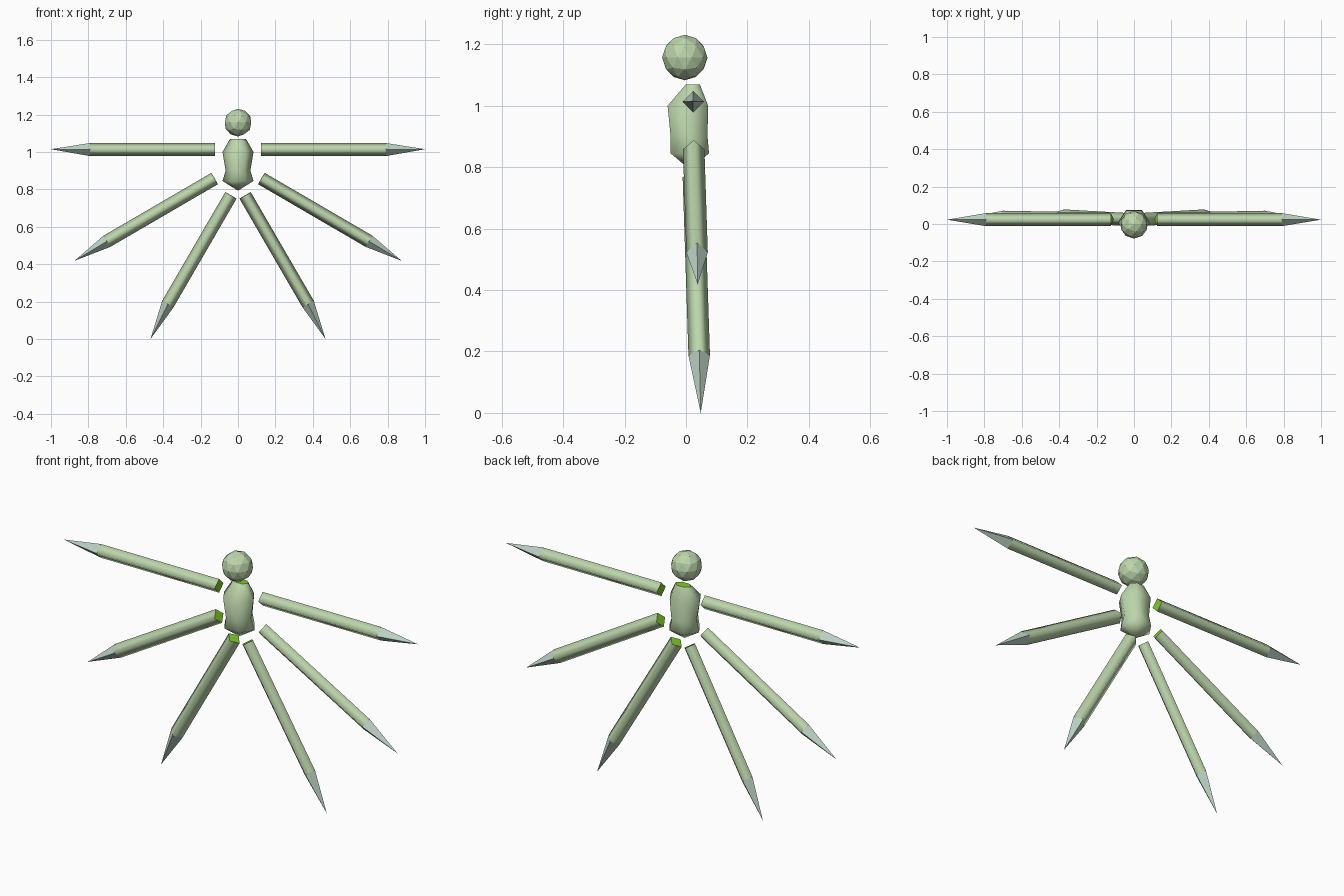
import bpy
import bmesh
from math import cos, sin, pi
from mathutils import Vector

cube = bpy.data.objects.get("Cube")
if cube:
    bpy.data.objects.remove(cube, do_unlink=True)


def material(name, rgb):
    m = bpy.data.materials.new(name)
    m.use_nodes = True
    m.diffuse_color = (*rgb, 1)
    m.node_tree.nodes["Principled BSDF"].inputs["Base Color"].default_value = (*rgb, 1)
    return m


GREEN = material("pale green", (0.51, 0.67, 0.41))
TEAL = material("pale grey teal", (0.50, 0.64, 0.55))
LIME = material("bright lime", (0.22, 0.60, 0.02))


def finish(bm, name, mats):
    bmesh.ops.recalc_face_normals(bm, faces=bm.faces)
    mesh = bpy.data.meshes.new(name)
    bm.to_mesh(mesh)
    bm.free()
    for m in mats:
        mesh.materials.append(m)
    ob = bpy.data.objects.new(name, mesh)
    bpy.context.collection.objects.link(ob)
    return ob


def bridge(bm, a, b, smooth):
    n = len(a)
    for i in range(n):
        f = bm.faces.new((a[i], a[(i + 1) % n], b[(i + 1) % n], b[i]))
        f.smooth = smooth


def fan(bm, ring, point, smooth):
    apex = bm.verts.new(point)
    for i in range(len(ring)):
        bm.faces.new((ring[i], ring[(i + 1) % len(ring)], apex)).smooth = smooth


# Faceted head
bm = bmesh.new()
bmesh.ops.create_icosphere(bm, subdivisions=2, radius=0.074)
bmesh.ops.translate(bm, verts=bm.verts, vec=(0, -0.004, 1.157))
finish(bm, "head", [GREEN])

# Body: six-sided sections (z, half width, front y, back y), lime top cap
sections = [(1.07, 0.043, 0.0, 0.045), (1.0, 0.083, -0.06, 0.072),
            (0.9, 0.066, -0.05, 0.07), (0.845, 0.083, -0.05, 0.075)]
bm = bmesh.new()
rings = []
for z, w, front, back in sections:
    mid, depth = (front + back) / 2, (back - front) / 2
    rings.append([bm.verts.new((w * cos(i * pi / 3),
                                mid + depth * sin(i * pi / 3) / sin(pi / 3), z))
                  for i in range(6)])
for a, b in zip(rings, rings[1:]):
    bridge(bm, a, b, True)
fan(bm, rings[-1], (0, 0.012, 0.793), True)
bm.faces.new(rings[0]).material_index = 1
finish(bm, "body", [GREEN, LIME])


# Limbs: square shafts set on edge, with pointed tips
def diamond(bm, centre, axis, r=0.035):
    side = Vector((0, 1, 0))
    side = (side - axis * side.dot(axis)).normalized()
    up = axis.cross(side)
    return [bm.verts.new(centre + r * (cos(i * pi / 2) * side + sin(i * pi / 2) * up))
            for i in range(4)]


limbs = {
    "arm": ((0.123, 0.023, 1.013), (0.79, 0.023, 1.013), (1.0, 0.023, 1.015)),
    "middle_limb": ((0.125, 0.025, 0.858), (0.70, 0.036, 0.523), (0.875, 0.038, 0.418)),
    "leg": ((0.038, 0.024, 0.768), (0.375, 0.043, 0.187), (0.468, 0.048, 0.0)),
}
for part, points in limbs.items():
    for side, s in (("left", 1), ("right", -1)):
        start, end, point = (Vector((s * x, y, z)) for x, y, z in points)
        axis = (end - start).normalized()
        # Shaft with a lime inner end
        bm = bmesh.new()
        a, b = diamond(bm, start, axis), diamond(bm, end, axis)
        bridge(bm, a, b, True)
        bm.faces.new(a).material_index = 1
        bm.faces.new(b)
        finish(bm, f"{side}_{part}_shaft", [GREEN, LIME])
        # Flat-sided tip
        bm = bmesh.new()
        base = diamond(bm, end, axis)
        bm.faces.new(base)
        fan(bm, base, point, False)
        finish(bm, f"{side}_{part}_tip", [TEAL])
